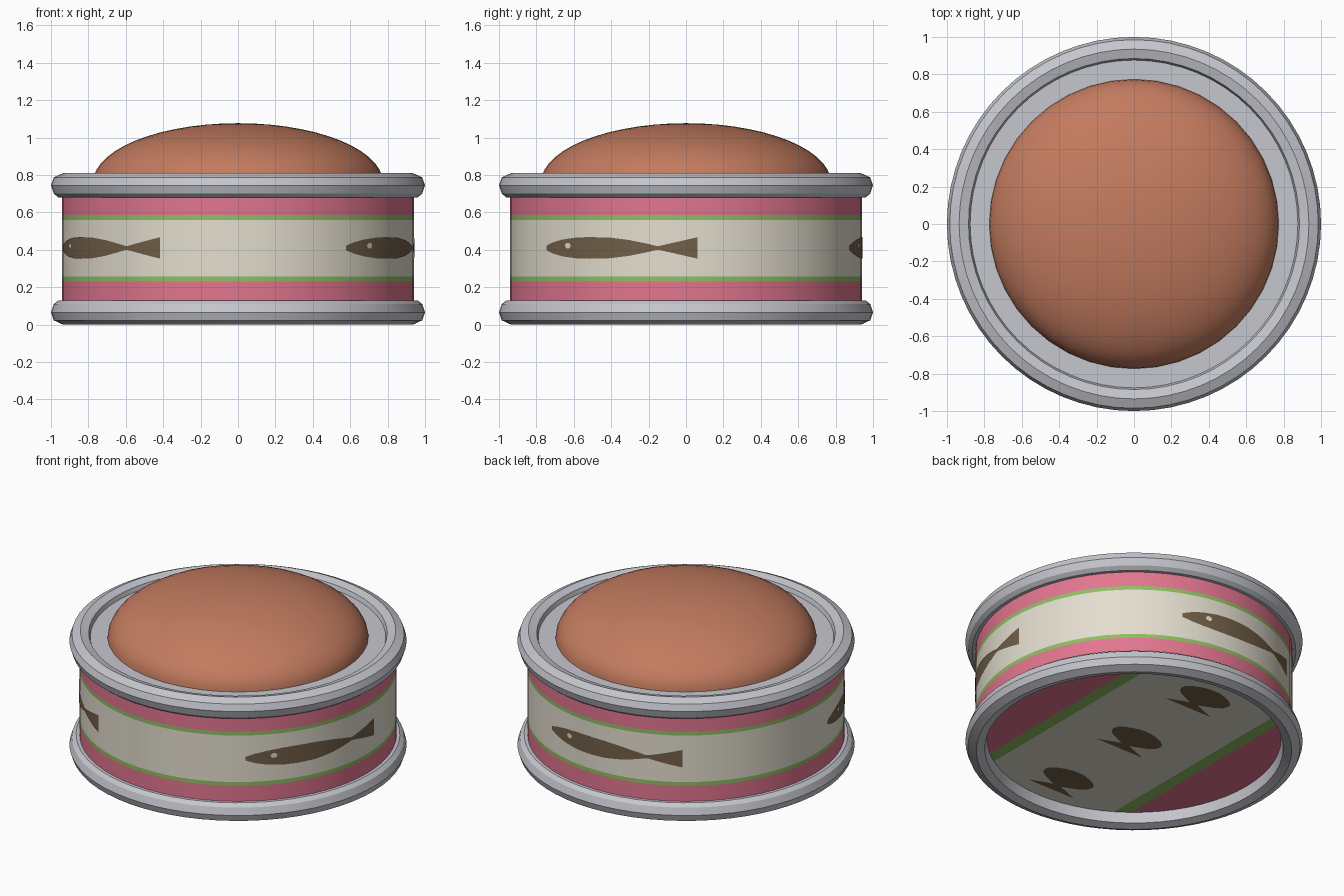
import bpy, bmesh, math

if "Cube" in bpy.data.objects:
    bpy.data.objects.remove(bpy.data.objects["Cube"])

SEG = 64


def material(name, r, g, b):
    def lin(c):
        c /= 255
        return c / 12.92 if c <= 0.04045 else ((c + 0.055) / 1.055) ** 2.4
    m = bpy.data.materials.new(name)
    m.diffuse_color = (lin(r), lin(g), lin(b), 1)
    m.use_nodes = True
    m.node_tree.nodes["Principled BSDF"].inputs["Base Color"].default_value = m.diffuse_color
    return m


METAL = material("grey metal", 198, 199, 206)
PINK = material("pink label", 226, 118, 143)
GREEN = material("green stripe", 143, 190, 100)
CREAM = material("cream label", 228, 222, 207)
BROWN = material("dark brown fish", 114, 95, 72)
MEAT = material("terracotta filling", 195, 123, 95)


def finish(name, bm, mats, angle=30):
    me = bpy.data.meshes.new(name)
    bm.to_mesh(me)
    bm.free()
    ob = bpy.data.objects.new(name, me)
    bpy.context.collection.objects.link(ob)
    for m in mats:
        me.materials.append(m)
    bpy.ops.object.select_all(action='DESELECT')
    ob.select_set(True)
    bpy.context.view_layer.objects.active = ob
    bpy.ops.object.shade_smooth_by_angle(angle=math.radians(angle))
    return ob


def lathe(name, profile, mats, seg=SEG, rows=None, angle=30):
    """Spin (radius, z) points, listed so that faces look outward (upwards on the outside)."""
    bm = bmesh.new()
    rings = []
    for r, z in profile:
        if r < 1e-6:
            rings.append([bm.verts.new((0, 0, z))] * seg)
        else:
            rings.append([bm.verts.new((r * math.cos(2 * math.pi * i / seg),
                                        r * math.sin(2 * math.pi * i / seg), z)) for i in range(seg)])
    for k in range(len(rings) - 1):
        a, b = rings[k], rings[k + 1]
        for i in range(seg):
            j = (i + 1) % seg
            vs = list(dict.fromkeys((a[i], a[j], b[j], b[i])))
            f = bm.faces.new(vs)
            f.material_index = rows[k] if rows else 0
    return finish(name, bm, mats, angle)


# Can wall with the striped label
lathe("can_wall", [(0.94, z) for z in (0.125, 0.231, 0.256, 0.56, 0.585, 0.685)],
      [PINK, GREEN, CREAM], rows=[0, 1, 2, 1, 0])

# Rolled rims, top and bottom mirrored; the bottom recess is deeper
rim = [(0.935, 0.68), (0.96, 0.68), (0.985, 0.70), (1.0, 0.745), (0.985, 0.787),
       (0.935, 0.81), (0.885, 0.795)]
lathe("top_rim", rim + [(0.875, 0.765)], [METAL], angle=20)
lathe("bottom_rim", [(0.872, 0.082)] + [(r, 0.81 - z) for r, z in reversed(rim)], [METAL], angle=20)

# Recessed lid
lathe("lid", [(0.88, 0.768), (0.0, 0.768)], [METAL])

# Domed filling
dome = [(0.775 * math.cos(a), 0.76 + 0.317 * math.sin(a))
        for a in (math.pi / 2 * k / 14 for k in range(15))]
dome[-1] = (0.0, 1.077)
lathe("domed_filling", dome, [MEAT], seg=40)

# Recessed base, cut into straight stripes along y
bm = bmesh.new()
bmesh.ops.create_circle(bm, cap_ends=True, segments=SEG, radius=0.873)
for x in (-0.545, -0.465, 0.465, 0.545):
    bmesh.ops.bisect_plane(bm, geom=bm.verts[:] + bm.edges[:] + bm.faces[:],
                           plane_co=(x, 0, 0), plane_no=(1, 0, 0))
for v in bm.verts:
    v.co.z = 0.08
bm.normal_update()
for f in bm.faces:
    x = abs(f.calc_center_median().x)
    f.material_index = 0 if x > 0.545 else 1 if x > 0.465 else 2
    if f.normal.z > 0:
        f.normal_flip()
finish("striped_base", bm, [PINK, GREEN, CREAM])

# Fish outline: position along the body, half height
FISH = [(0, 0.012), (0.06, 0.030), (0.14, 0.045), (0.25, 0.056), (0.35, 0.058),
        (0.48, 0.055), (0.60, 0.042), (0.70, 0.024), (0.77, 0.009), (1, 0.057)]


def half_height(t):
    for (t0, h0), (t1, h1) in zip(FISH, FISH[1:]):
        if t <= t1:
            return h0 + (h1 - h0) * (t - t0) / (t1 - t0)
    return FISH[-1][1]


def fish(name, place, n=50):
    bm = bmesh.new()
    cols = []
    for i in range(n + 1):
        h = half_height(i / n)
        cols.append([bm.verts.new(place(i / n, s * h)) for s in (-1, 1)])
    for a, b in zip(cols, cols[1:]):
        bm.faces.new((a[0], b[0], b[1], a[1]))
    finish(name, bm, [BROWN])


def on_wall(start, radius):
    def place(t, h):
        a = math.radians(start + 56 * t)
        return (radius * math.cos(a), radius * math.sin(a), 0.41 + h)
    return place


# Three fish around the wall, each with an eye, and three stretched ones below
for k in range(3):
    start = -52.3 + 120 * k
    fish(f"wall_fish_{k + 1}", on_wall(start, 0.943))
    put = on_wall(start, 0.946)
    bm = bmesh.new()
    bm.faces.new([bm.verts.new(put(0.185 + 0.022 * math.cos(a), 0.012 + 0.016 * math.sin(a)))
                  for a in (2 * math.pi * i / 10 for i in range(10))])
    finish(f"fish_eye_{k + 1}", bm, [CREAM])
    y0 = 0.63 * (k - 1)
    fish(f"base_fish_{k + 1}", lambda t, h: (-h * 3.1, y0 + 0.115 - 0.25 * t, 0.076))
